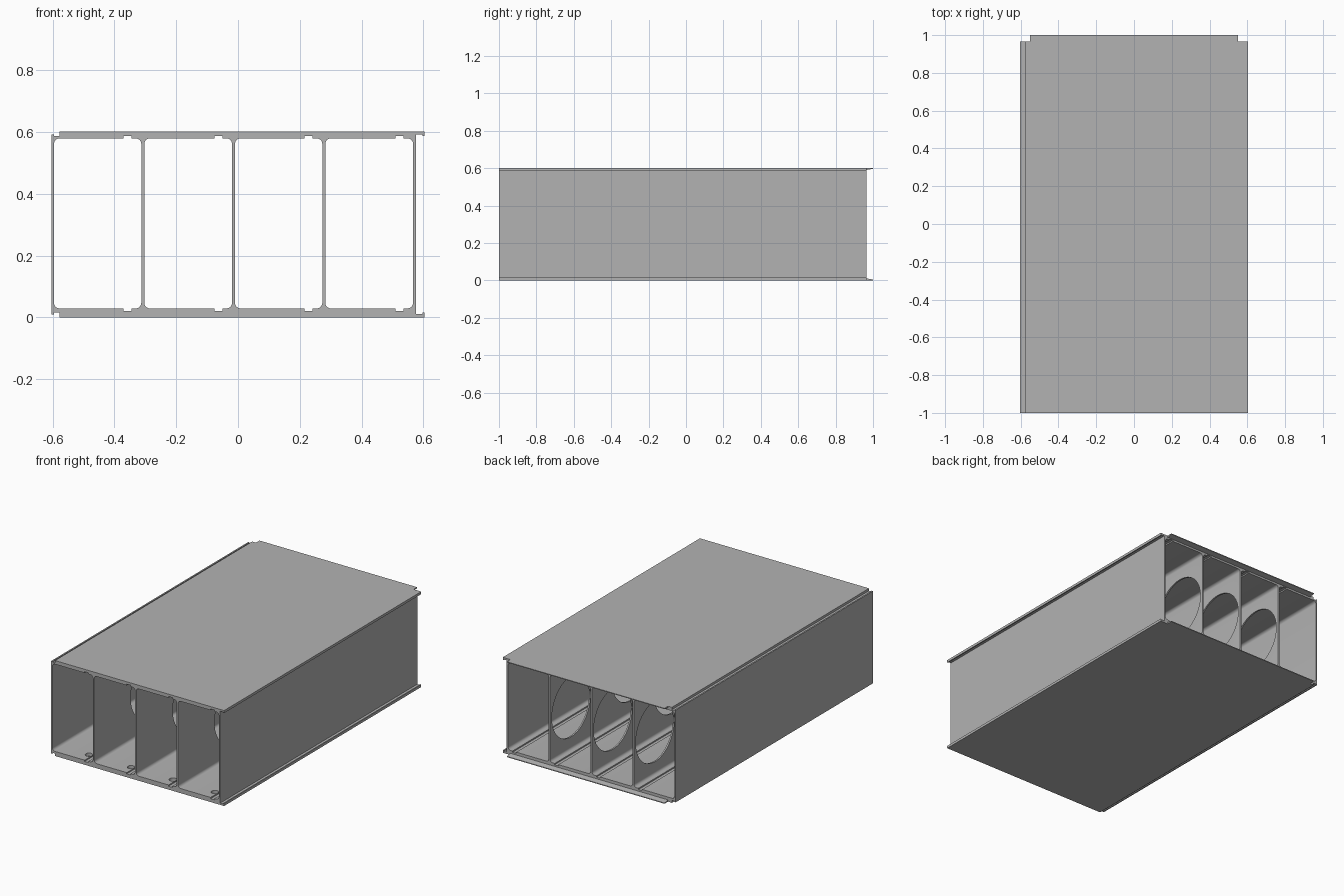
import bpy, bmesh, math
from mathutils import Matrix, Vector

old = bpy.data.objects.get("Cube")
if old:
    bpy.data.objects.remove(old)

grey = bpy.data.materials.new("plain grey")
grey.use_nodes = True
grey.diffuse_color = (0.45, 0.45, 0.45, 1)
grey.node_tree.nodes["Principled BSDF"].inputs["Base Color"].default_value = grey.diffuse_color

FRONT, BACK, HEIGHT, MID = -1.0, 0.965, 0.602, 0.301
FLOOR, CEILING = 0.029, 0.579


def prism(name, loops, place, start, end):
    """Fill the first loop, minus the others, and extrude it along one axis."""
    bm = bmesh.new()
    edges = []
    for loop in loops:
        verts = [bm.verts.new(place(u, v, start)) for u, v in loop]
        edges += [bm.edges.new((a, b)) for a, b in zip(verts, verts[1:] + verts[:1])]
    bmesh.ops.triangle_fill(bm, edges=edges, use_beauty=True)
    shift = Vector(place(0, 0, end)) - Vector(place(0, 0, start))
    new = bmesh.ops.extrude_face_region(bm, geom=bm.faces[:], use_keep_orig=True)
    bmesh.ops.translate(bm, vec=shift, verts=[g for g in new["geom"] if isinstance(g, bmesh.types.BMVert)])
    bmesh.ops.recalc_face_normals(bm, faces=bm.faces[:])
    return finish(name, bm)


def finish(name, bm):
    mesh = bpy.data.meshes.new(name)
    bm.to_mesh(mesh)
    bm.free()
    obj = bpy.data.objects.new(name, mesh)
    bpy.context.collection.objects.link(obj)
    mesh.materials.append(grey)
    return obj


def along_y(u, v, w):
    return (u, w, v)


def along_x(u, v, w):
    return (w, u, v)


def arc(cx, cz, r, first):
    steps = 6
    return [(cx + r * math.cos(math.radians(first + 90 * i / steps)),
             cz + r * math.sin(math.radians(first + 90 * i / steps))) for i in range(steps + 1)]


def chamber(x0, x1, groove, r=0.018, wide=0.013, deep=0.008):
    """Rounded opening with a groove in its floor and ceiling."""
    a, b = groove - wide, groove + wide
    low = [(a, FLOOR), (a, FLOOR - deep), (b, FLOOR - deep), (b, FLOOR)]
    high = [(b, CEILING), (b, CEILING + deep), (a, CEILING + deep), (a, CEILING)]
    return (arc(x0 + r, FLOOR + r, r, 180) + low + arc(x1 - r, FLOOR + r, r, 270)
            + arc(x1 - r, CEILING - r, r, 0) + high + arc(x0 + r, CEILING - r, r, 90))


# Outer section with interlocking side edges, mirrored top to bottom
upper = [(0.576, 0.591), (0.596, 0.591), (0.596, 0.586), (0.603, 0.586), (0.603, HEIGHT),
         (-0.577, HEIGHT), (-0.577, 0.587), (-0.595, 0.587), (-0.595, 0.592), (-0.604, 0.592)]
outline = upper + [(x, HEIGHT - z) for x, z in reversed(upper)]

walls = [-0.6, -0.308, -0.0145, 0.2775, 0.571]
grooves = [x - 0.049 for x in walls[1:]]
half = 0.0048
chambers = [chamber(a + half, b - half, g) for a, b, g in zip(walls, walls[1:], grooves)]
panel = prism("hollow_panel", [outline] + chambers, along_y, FRONT, BACK)

# Cutters for the large web openings and the small floor recesses
bm = bmesh.new()
for y in (0.755, 0.155, -0.445):
    bmesh.ops.create_cone(bm, cap_ends=True, segments=64, radius1=0.192, radius2=0.192, depth=0.8,
                          matrix=Matrix.Translation((0, y, MID)) @ Matrix.Rotation(math.pi / 2, 4, "Y"))
for g in grooves:
    bmesh.ops.create_cone(bm, cap_ends=True, segments=32, radius1=0.022, radius2=0.022, depth=0.04,
                          matrix=Matrix.Translation((g - 0.035, -0.925, 0.03)))
cutter = finish("opening_cutter", bm)
cutter.hide_render = True

cut = panel.modifiers.new("openings", "BOOLEAN")
cut.operation = "DIFFERENCE"
cut.solver = "EXACT"
cut.object = cutter
bpy.ops.object.select_all(action="DESELECT")
bpy.context.view_layer.objects.active = panel
panel.select_set(True)
bpy.ops.object.modifier_apply(modifier=cut.name)
bpy.data.objects.remove(cutter)
bpy.ops.object.shade_smooth_by_angle(angle=math.radians(30))

# Thin tapered tongues at the back of the top and bottom skins
tongue = [(BACK, HEIGHT), (1.0, HEIGHT), (1.0, 0.597), (BACK, 0.591)]
prism("top_tongue", [tongue], along_x, -0.55, 0.55)
prism("bottom_tongue", [[(y, HEIGHT - z) for y, z in tongue]], along_x, -0.55, 0.55)
